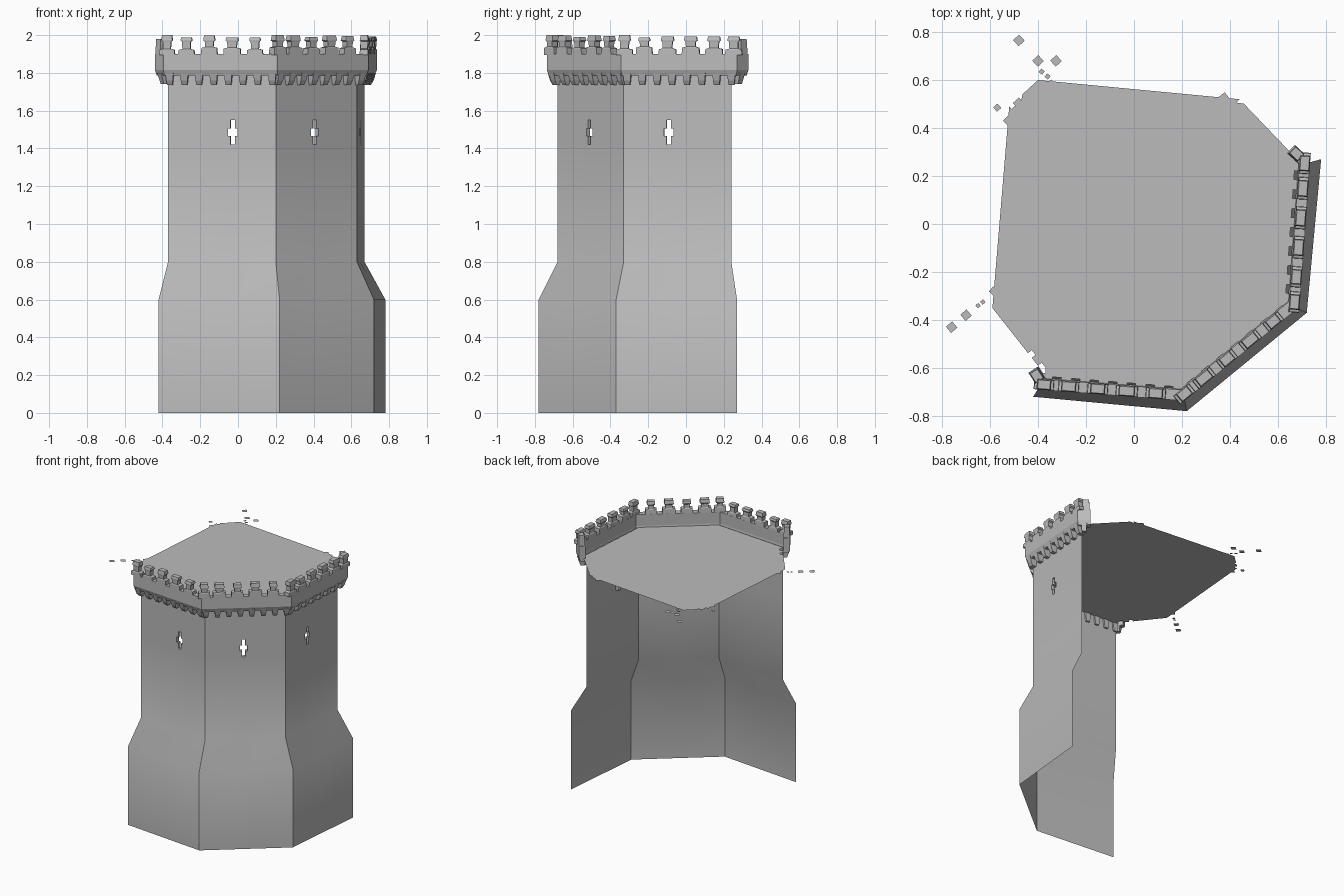
import bpy, bmesh, math, random
from mathutils import Vector

if "Cube" in bpy.data.objects:
    bpy.data.objects.remove(bpy.data.objects["Cube"])

random.seed(4)
stone = bpy.data.materials.new("grey_stone")
stone.diffuse_color = (0.5, 0.5, 0.5, 1)
stone.use_nodes = True
stone.node_tree.nodes["Principled BSDF"].inputs["Base Color"].default_value = stone.diffuse_color
FLOOR_Z = 1.805


def finish(name, bm, smooth=None):
    me = bpy.data.meshes.new(name)
    bm.to_mesh(me)
    bm.free()
    me.materials.append(stone)
    ob = bpy.data.objects.new(name, me)
    bpy.context.collection.objects.link(ob)
    if smooth:
        bpy.ops.object.select_all(action='DESELECT')
        bpy.context.view_layer.objects.active = ob
        ob.select_set(True)
        bpy.ops.object.shade_smooth_by_angle(angle=math.radians(smooth))
    return ob


def outward(p, q):
    d = (q - p).normalized()
    return d, Vector((d.y, -d.x))


def offset(path, dist):
    """Mitred offset of an open path, positive is outward."""
    out = []
    for i, p in enumerate(path):
        ns = [outward(path[j], path[j + 1])[1] for j in (i - 1, i) if 0 <= j < len(path) - 1]
        m = sum(ns, Vector((0, 0))).normalized()
        out.append(p + m * dist / m.dot(ns[0]))
    return out


def block(bm, c, d, n, rings):
    """Stack of rectangles (half width, inner, outer, z) along a wall direction."""
    prev = None
    for w, a, b, z in rings:
        ring = [bm.verts.new((*(c + d * u + n * v), z)) for u, v in ((-w, b), (w, b), (w, a), (-w, a))]
        if prev:
            for i in range(4):
                j = (i + 1) % 4
                bm.faces.new((prev[i], prev[j], ring[j], ring[i]))
        else:
            bm.faces.new(ring[::-1])
        prev = ring
    bm.faces.new(prev)


# Walls: three panels with a flared base and a cross-shaped slit in each
base = [Vector(p) for p in ((-.42, -.72), (.22, -.78), (.72, -.37), (.78, .27))]
upper = [Vector(p) for p in ((-.37, -.635), (.20, -.68), (.63, -.33), (.67, .24))]
slits = (.6, .48, .42)
heights = (0, .6, .8, 1.42, 1.465, 1.505, 1.55, FLOOR_Z)
bm = bmesh.new()
for k, c in enumerate(slits):
    us = (0, c - .045, c - .02, c + .02, c + .045, 1)
    grid = []
    for z in heights:
        line = base if z < .7 else upper
        grid.append([bm.verts.new((*line[k].lerp(line[k + 1], u), z)) for u in us])
    for r in range(len(heights) - 1):
        for s in range(5):
            if (s == 2 and 3 <= r <= 5) or (r == 4 and 1 <= s <= 3):
                continue
            bm.faces.new((grid[r][s], grid[r][s + 1], grid[r + 1][s + 1], grid[r + 1][s]))
    n = outward(upper[k], upper[k + 1])[1]
    inner = {v for row in grid[3:7] for v in row[1:5]}
    rim = [e for e in bm.edges if e.is_boundary and all(v in inner for v in e.verts)]
    reveal = bmesh.ops.extrude_edge_only(bm, edges=rim)["geom"]
    for v in reveal:
        if isinstance(v, bmesh.types.BMVert):
            v.co -= Vector((n.x, n.y, 0)) * .025
bmesh.ops.remove_doubles(bm, verts=bm.verts, dist=.0005)
finish("tower_walls", bm, 35)

# Parapet: swept band with short returns at both ends
rail = [Vector(p) for p in ((-.44, -.62), (-.395, -.69), (.21, -.737), (.69, -.345), (.735, .27), (.67, .33))]
profile = ((-.05, 1.785), (-.012, 1.785), (0, 1.815), (0, 1.9), (-.045, 1.9), (-.045, 1.815))
bm = bmesh.new()
rows = [[bm.verts.new((*p, z)) for p in offset(rail, d)] for d, z in profile]
for i, row in enumerate(rows):
    nxt = rows[(i + 1) % len(rows)]
    for s in range(len(rail) - 1):
        bm.faces.new((row[s], row[s + 1], nxt[s + 1], nxt[s]))
for end in (0, -1):
    bm.faces.new([r[end] for r in rows])
bmesh.ops.recalc_face_normals(bm, faces=bm.faces)
finish("parapet", bm)

# Merlons: worn stepped teeth on the parapet
bm = bmesh.new()
for s in range(1, 4):
    p, q = rail[s], rail[s + 1]
    d, n = outward(p, q)
    for i in range(6 if s == 3 else 5):
        w = random.uniform(.024, .032)
        top = random.uniform(1.985, 2.0) if i else 2.0
        shoulder = random.uniform(1.92, 1.935)
        c = p.lerp(q, min(max(i / 5, .03), .97))
        block(bm, c, d, n, ((w + .016, -.045, .0, 1.895), (w + .014, -.043, .0, shoulder),
                            (w - .006, -.04, -.004, shoulder + .006), (w - .004, -.04, -.002, 1.965),
                            (w + .004, -.045, .0, 1.972), (w, -.04, -.004, top)))
for a, b in ((0, 1), (5, 4)):
    d, n = outward(rail[min(a, b)], rail[max(a, b)])
    block(bm, rail[a].lerp(rail[b], .35), d, n, ((.026, -.045, 0, 1.895), (.022, -.04, -.004, 1.98)))
finish("merlons", bm)

# Corbels: small brackets below the parapet
bm = bmesh.new()
for s in range(1, 4):
    p, q = rail[s], rail[s + 1]
    d, n = outward(p, q)
    for i in range(8):
        c = p.lerp(q, (i + .4) / 7.8)
        block(bm, c, d, n, ((.014, -.07, -.03, 1.735), (.018, -.07, -.016, 1.76), (.021, -.07, -.004, 1.8)))
for a, b in ((0, 1), (4, 5)):
    d, n = outward(rail[a], rail[b])
    block(bm, rail[a].lerp(rail[b], .5), d, n, ((.015, -.05, -.02, 1.74), (.02, -.05, 0, 1.8)))
finish("corbels", bm)


def toothed(p, q, count, depth):
    """Notched edge from p to q, cut inward."""
    p, q = Vector(p), Vector(q)
    n = outward(p, q)[1]
    pts = []
    for i in range(count):
        a, b, e = (p.lerp(q, (i + f) / count) for f in (0, .62, .999))
        pts += [a, b, b - n * depth, e - n * depth]
    return pts


# Floor: thin star-shaped deck, counter-clockwise outline
outline = [*upper]
outline += toothed((.67, .28), (.44, .52), 5, .02)
outline += [(.44, .52), (.32, .415), (-.29, .47)]
outline += toothed((-.40, .60), (-.52, .49), 3, .015)
outline += [(-.52, .49), (-.41, .37), (-.47, -.24)]
outline += toothed((-.59, -.35), (-.385, -.61), 5, .02)
bm = bmesh.new()
deck = bm.faces.new([bm.verts.new((p[0], p[1], FLOOR_Z)) for p in outline])
bmesh.ops.triangulate(bm, faces=[deck])
finish("floor_deck", bm)

# Loose tiles: flat squares around the deck
bm = bmesh.new()


def tile(c, d, half):
    e = Vector((-d.y, d.x))
    bm.faces.new([bm.verts.new((*(c + d * u * half + e * v * half), FLOOR_Z))
                  for u, v in ((-1, -1), (1, -1), (1, 1), (-1, 1))])


def tile_row(p, q, count, half=.017):
    p, q = Vector(p), Vector(q)
    for i in range(count):
        tile(p.lerp(q, i / (count - 1)), (q - p).normalized(), half)


tile_row((-.465, .34), (-.51, -.195), 8)
tile_row((-.25, .515), (.28, .463), 7)
tile_row((.31, .475), (.375, .525), 2)
tile_row((-.545, -.235), (-.585, -.28), 2, .014)
tile_row((-.63, -.325), (-.65, -.34), 2, .008)
tile_row((-.70, -.38), (-.76, -.43), 2)
tile_row((-.48, .765), (-.40, .68), 2)
tile_row((-.525, .43), (-.48, .385), 2, .015)
tile_row((-.345, .58), (-.295, .53), 2, .016)
tile_row((-.385, .635), (-.36, .615), 2, .009)
tile(Vector((-.325, .68)), Vector((.75, .66)).normalized(), .017)
tile(Vector((-.57, .485)), Vector((.75, .66)).normalized(), .012)
finish("loose_tiles", bm)
